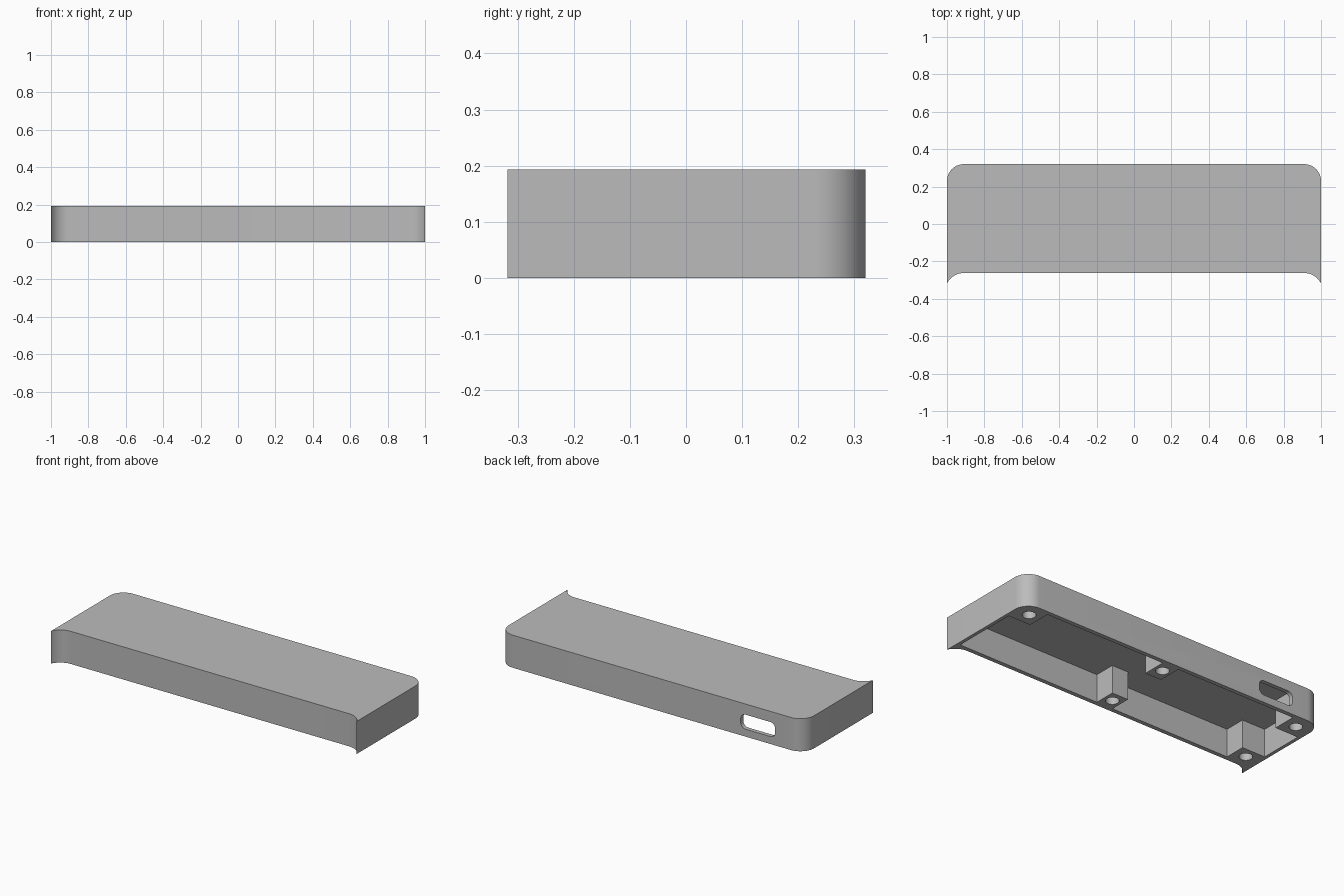
import bpy, bmesh, math
from mathutils import Matrix

cube = bpy.data.objects.get("Cube")
if cube:
    bpy.data.objects.remove(cube, do_unlink=True)

# Main dimensions
HEIGHT = 0.193
BACK, FRONT = 0.32, -0.262
CEILING = 0.165
IN_X, IN_BACK, IN_FRONT = 0.98, 0.295, -0.237
BOSS_BACK, BOSS_FRONT = 0.155, -0.112

grey = bpy.data.materials.new("plain grey")
grey.use_nodes = True
colour = (0.5, 0.5, 0.5, 1)
grey.diffuse_color = colour
grey.node_tree.nodes["Principled BSDF"].inputs["Base Color"].default_value = colour


def arc(cx, cy, r, start, end, steps=12):
    angles = [math.radians(start + (end - start) * i / steps) for i in range(steps + 1)]
    return [(cx + r * math.cos(a), cy + r * math.sin(a)) for a in angles]


def prism(name, outline, low, high, matrix=Matrix()):
    """Extrude a flat outline from low to high."""
    bm = bmesh.new()
    face = bm.faces.new([bm.verts.new((x, y, low)) for x, y in outline])
    top = bmesh.ops.extrude_face_region(bm, geom=[face])["geom"]
    verts = [v for v in top if isinstance(v, bmesh.types.BMVert)]
    bmesh.ops.translate(bm, verts=verts, vec=(0, 0, high - low))
    bmesh.ops.transform(bm, matrix=matrix, verts=bm.verts)
    bmesh.ops.recalc_face_normals(bm, faces=bm.faces)
    mesh = bpy.data.meshes.new(name)
    bm.to_mesh(mesh)
    bm.free()
    mesh.materials.append(grey)
    obj = bpy.data.objects.new(name, mesh)
    bpy.context.collection.objects.link(obj)
    return obj


def cut(target, cutter):
    cutter.hide_render = True
    bpy.context.view_layer.objects.active = target
    mod = target.modifiers.new("cut", "BOOLEAN")
    mod.operation, mod.solver, mod.object = "DIFFERENCE", "EXACT", cutter
    bpy.ops.object.modifier_apply(modifier=mod.name)
    bpy.data.objects.remove(cutter, do_unlink=True)


# Outer block: rounded back corners, hollowed front corners ending in thin tips
tip = 180 - math.degrees(math.acos(0.9))
right_half = arc(0.91, -0.362, 0.1, 90, 180 - tip) + arc(0.91, BACK - 0.09, 0.09, 0, 90)
left_half = [(-x, y) for x, y in reversed(right_half)]
case = prism("case_cover", right_half + left_half, 0, HEIGHT)

# Underside cavity, stepping around the screw bosses
cavity = [
    (IN_X, IN_FRONT), (IN_X, BOSS_BACK), (0.835, BOSS_BACK), (0.835, IN_BACK),
    (0.053, IN_BACK), (0.053, BOSS_BACK), (-0.053, BOSS_BACK), (-0.053, IN_BACK),
    (-0.83, IN_BACK), (-0.83, BOSS_BACK), (-IN_X, BOSS_BACK), (-IN_X, BOSS_FRONT),
    (-0.83, BOSS_FRONT), (-0.83, IN_FRONT), (-0.053, IN_FRONT), (-0.053, BOSS_FRONT),
    (0.053, BOSS_FRONT), (0.053, IN_FRONT),
]
cut(case, prism("cavity_cutter", cavity, -0.1, CEILING))

# Screw holes
for x, y in [(0.905, 0.23), (0, 0.23), (-0.905, 0.23), (0, -0.175), (-0.905, -0.175)]:
    cut(case, prism("hole_cutter", arc(x, y, 0.036, 0, 360, 32)[:-1], -0.1, 0.14))

# Rounded port slot through the back wall
slot = []
for sx, sy, a in [(1, 1, 0), (-1, 1, 90), (-1, -1, 180), (1, -1, 270)]:
    slot += arc(-0.695 + sx * 0.08, 0.087 + sy * 0.01, 0.033, a, a + 90, 8)
cut(case, prism("slot_cutter", slot, -0.4, -0.27, Matrix.Rotation(math.pi / 2, 4, "X")))

# Smooth curves, crisp edges
bpy.ops.object.select_all(action="DESELECT")
case.select_set(True)
bpy.context.view_layer.objects.active = case
bpy.ops.object.shade_smooth_by_angle(angle=math.radians(30))
